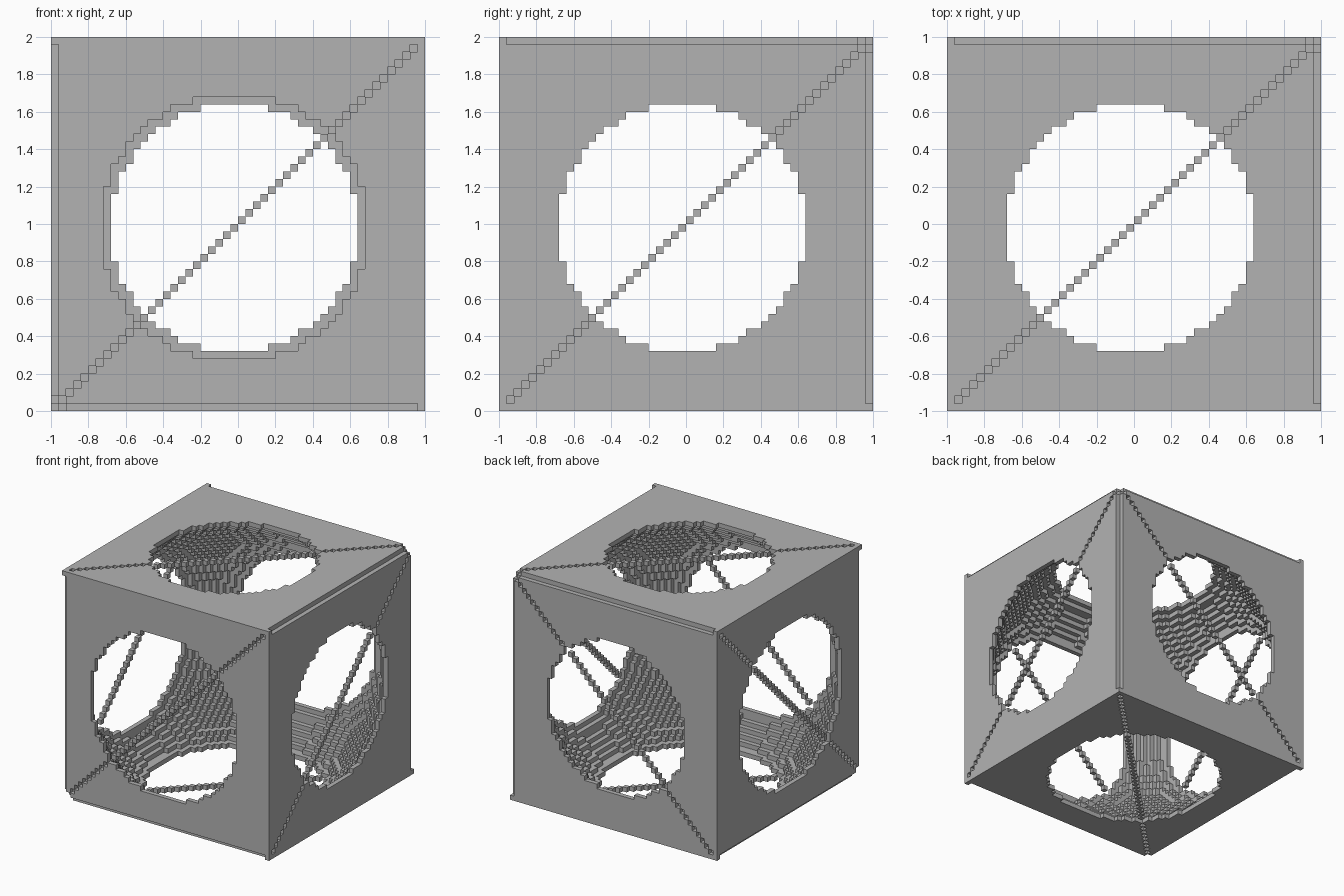
import bpy
import bmesh
from itertools import product
from mathutils import Vector

N = 50              # blocks along each side
LAST = N - 1
SIZE = 2.0 / N      # edge length of one block
CENTRE = 24         # block at the middle of the carved ball
RADIUS = 30         # ball radius in blocks

if "Cube" in bpy.data.objects:
    bpy.data.objects.remove(bpy.data.objects["Cube"], do_unlink=True)

grey = bpy.data.materials.new("plain_grey")
grey.use_nodes = True
colour = (0.45, 0.45, 0.45, 1.0)
grey.diffuse_color = colour
grey.node_tree.nodes["Principled BSDF"].inputs["Base Color"].default_value = colour


def outside_ball(cell):
    return sum((c - CENTRE) ** 2 for c in cell) >= RADIUS ** 2


def on_diagonal(cell):
    """Outer-skin blocks on the face diagonals and the matching edges."""
    ends = [c in (0, LAST) for c in cell]
    kinds = len(set(cell))
    mixed_corner = all(ends) and kinds == 2
    return any(ends) and kinds < 3 and not mixed_corner


def build_blocks(name, cells, occupied):
    """Make one mesh from the exposed sides of a set of blocks."""
    bm = bmesh.new()
    corners = {}

    def vert(key):
        if key not in corners:
            x, y, z = key
            corners[key] = bm.verts.new(
                Vector((x * SIZE - 1, y * SIZE - 1, z * SIZE)))
        return corners[key]

    for cell in cells:
        for axis, side in product(range(3), (0, 1)):
            beside = list(cell)
            beside[axis] += 2 * side - 1
            if tuple(beside) in occupied:
                continue
            u, v = (axis + 1) % 3, (axis + 2) % 3
            ring = []
            for du, dv in ((0, 0), (1, 0), (1, 1), (0, 1)):
                key = list(cell)
                key[axis] += side
                key[u] += du
                key[v] += dv
                ring.append(vert(tuple(key)))
            bm.faces.new(ring if side else ring[::-1])

    mesh = bpy.data.meshes.new(name)
    bm.to_mesh(mesh)
    bm.free()
    mesh.materials.append(grey)
    obj = bpy.data.objects.new(name, mesh)
    bpy.context.collection.objects.link(obj)
    return obj


# Stepped cube with a ball carved out and diagonal grooves in its skin;
# the same diagonals cross the round openings as struts
body, struts = set(), set()
for cell in product(range(N), repeat=3):
    solid, diagonal = outside_ball(cell), on_diagonal(cell)
    if solid and not diagonal:
        body.add(cell)
    elif diagonal and not solid:
        struts.add(cell)

occupied = body | struts
build_blocks("carved_cube", body, occupied)
build_blocks("diagonal_struts", struts, occupied)
